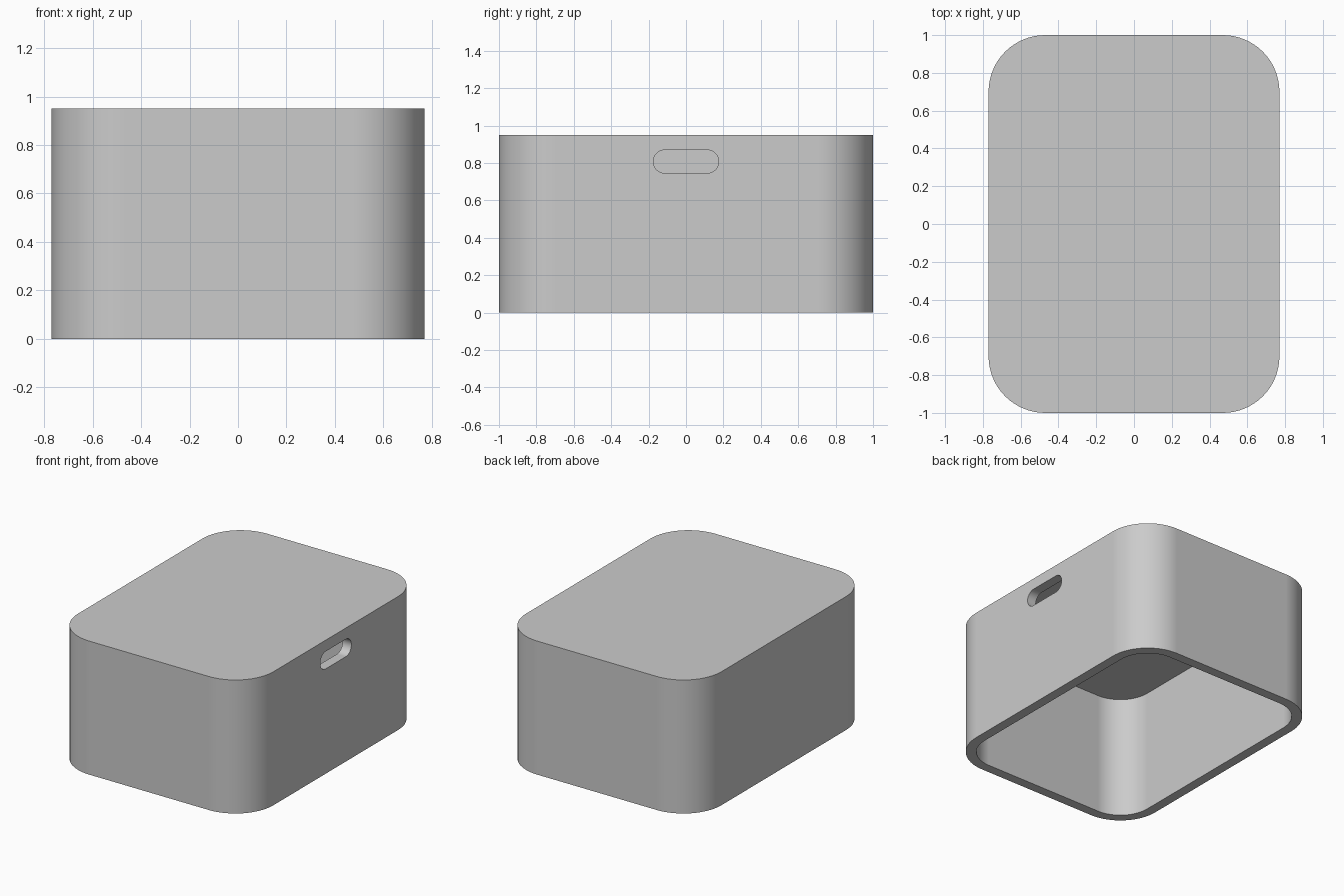
import bpy, bmesh
from math import cos, sin, pi, radians
from mathutils import Matrix

cube = bpy.data.objects.get("Cube")
if cube:
    bpy.data.objects.remove(cube, do_unlink=True)

HALF_X, HALF_Y, HEIGHT = 0.77, 1.0, 0.95
WALL, RADIUS = 0.07, 0.30


def make_material(name, colour):
    mat = bpy.data.materials.new(name)
    mat.use_nodes = True
    mat.diffuse_color = colour
    mat.node_tree.nodes["Principled BSDF"].inputs["Base Color"].default_value = colour
    return mat


def rounded_outline(hx, hy, r, steps):
    """Counter-clockwise rounded rectangle; no repeated points on short sides."""
    points = []
    for i, (sx, sy) in enumerate([(1, 1), (-1, 1), (-1, -1), (1, -1)]):
        for k in range(steps + 1):
            a = (i + k / steps) * pi / 2
            points.append((sx * (hx - r) + r * cos(a), sy * (hy - r) + r * sin(a)))
    return points


def prism(name, outline, low, high, matrix=Matrix.Identity(4)):
    bm = bmesh.new()
    base = bm.faces.new([bm.verts.new((x, y, low)) for x, y in outline])
    top = bmesh.ops.extrude_face_region(bm, geom=[base])["geom"]
    bmesh.ops.translate(bm, vec=(0, 0, high - low),
                        verts=[v for v in top if isinstance(v, bmesh.types.BMVert)])
    bmesh.ops.remove_doubles(bm, verts=bm.verts, dist=1e-5)
    bmesh.ops.transform(bm, matrix=matrix, verts=bm.verts)
    bmesh.ops.recalc_face_normals(bm, faces=bm.faces)
    mesh = bpy.data.meshes.new(name)
    bm.to_mesh(mesh)
    bm.free()
    obj = bpy.data.objects.new(name, mesh)
    bpy.context.collection.objects.link(obj)
    return obj


def cut(target, cutter):
    cutter.hide_render = True
    mod = target.modifiers.new("cut", "BOOLEAN")
    mod.object, mod.operation, mod.solver = cutter, "DIFFERENCE", "EXACT"
    bpy.context.view_layer.objects.active = target
    bpy.ops.object.modifier_apply(modifier=mod.name)
    bpy.data.objects.remove(cutter, do_unlink=True)


# Outer body with rounded corners
body = prism("box_shell", rounded_outline(HALF_X, HALF_Y, RADIUS, 16), 0, HEIGHT)

# Hollow, open at the bottom
cut(body, prism("hollow_cutter",
                rounded_outline(HALF_X - WALL, HALF_Y - WALL, RADIUS - WALL, 16),
                -0.1, HEIGHT - WALL))

# Grip slot through the left wall
to_wall = Matrix.Translation((HALF_X, 0, 0.808)) @ Matrix.Rotation(radians(90), 4, "Y")
cut(body, prism("slot_cutter", rounded_outline(0.062, 0.175, 0.062, 12), -0.2, 0.2, to_wall))

# Colour and shading
body.data.materials.clear()
body.data.materials.append(make_material("light_grey", (0.6, 0.6, 0.6, 1)))
bpy.ops.object.select_all(action="DESELECT")
body.select_set(True)
bpy.context.view_layer.objects.active = body
bpy.ops.object.shade_smooth_by_angle(angle=radians(30))
normals = body.modifiers.new("clean_normals", "WEIGHTED_NORMAL")
normals.keep_sharp = True
